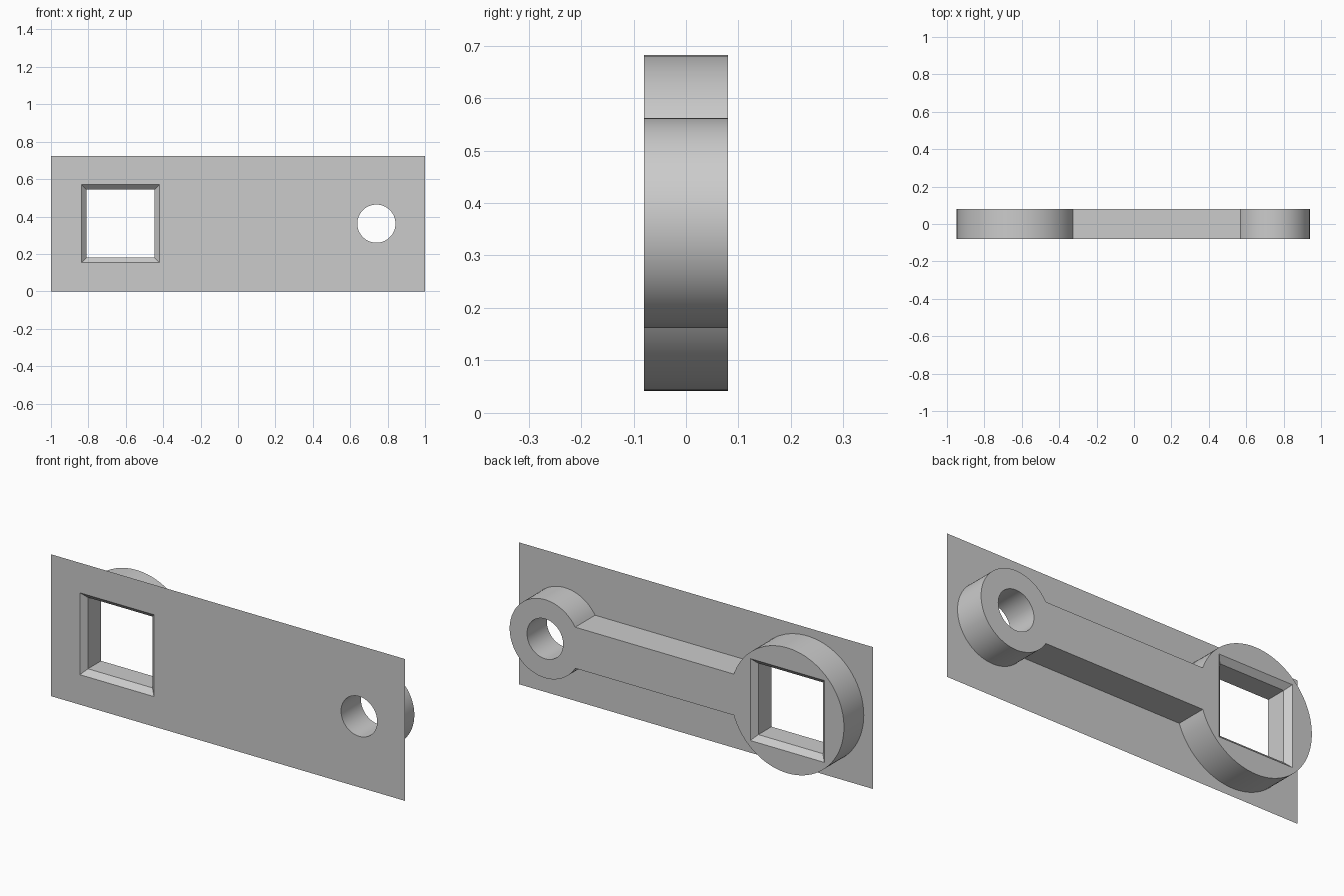
import bpy, bmesh
from math import asin, cos, sin, pi

cube = bpy.data.objects.get("Cube")
if cube:
    bpy.data.objects.remove(cube)

FRONT, BACK = -0.08, 0.08
MID = 0.362                       # height of the lever axis
BIG_X, BIG_R = -0.628, 0.32       # large round head
SMALL_X, SMALL_R = 0.74, 0.20     # small round head
BORE_R, ARM_HALF = 0.102, 0.105
SQUARE, SQUARE_INNER, BEVEL = 0.209, 0.182, 0.027

grey = bpy.data.materials.new("plain grey")
grey.use_nodes = True
grey.diffuse_color = (0.6, 0.6, 0.6, 1)
grey.node_tree.nodes["Principled BSDF"].inputs["Base Color"].default_value = (0.6, 0.6, 0.6, 1)


def arc(cx, r, start, end, steps):
    return [(cx + r * cos(start + (end - start) * i / steps),
             MID + r * sin(start + (end - start) * i / steps)) for i in range(steps + 1)]


def square(half):
    return [(BIG_X + sx * half, MID + sz * half)
            for sx, sz in ((-1, -1), (1, -1), (1, 1), (-1, 1))]


def ring(bm, points, y):
    """Closed loop of edges in a plane of constant y."""
    verts = [bm.verts.new((x, y, z)) for x, z in points]
    edges = [bm.edges.new((verts[i - 1], verts[i])) for i in range(len(verts))]
    return verts, edges


def wall(bm, rings):
    """Strips of quads joining successive loops."""
    for (a, _), (b, _) in zip(rings, rings[1:]):
        for i in range(len(a)):
            bm.faces.new((a[i - 1], a[i], b[i], b[i - 1]))


def cap(bm, rings, direction):
    edges = [e for r in rings for e in r[1]]
    made = bmesh.ops.triangle_fill(bm, edges=edges, use_beauty=True, normal=(0, direction, 0))
    return [f for f in made["geom"] if isinstance(f, bmesh.types.BMFace)]


def finish(bm, name):
    mesh = bpy.data.meshes.new(name)
    bm.to_mesh(mesh)
    bm.free()
    mesh.materials.append(grey)
    obj = bpy.data.objects.new(name, mesh)
    bpy.context.collection.objects.link(obj)
    bpy.ops.object.select_all(action='DESELECT')
    obj.select_set(True)
    bpy.context.view_layer.objects.active = obj
    bpy.ops.object.shade_smooth_by_angle(angle=pi / 6)


bore = arc(SMALL_X, BORE_R, 0, 2 * pi, 64)[:-1]

# Lever: two round heads joined by a straight arm
a_big, a_small = asin(ARM_HALF / BIG_R), asin(ARM_HALF / SMALL_R)
outline = (arc(BIG_X, BIG_R, a_big, 2 * pi - a_big, 80)
           + arc(SMALL_X, SMALL_R, a_small - pi, pi - a_small, 64))
bm = bmesh.new()
outer = [ring(bm, outline, y) for y in (FRONT, BACK)]
hole = [ring(bm, bore, y) for y in (FRONT, BACK)]
# Square socket, bevelled at both mouths
socket = [ring(bm, square(half), y) for half, y in (
    (SQUARE, FRONT), (SQUARE_INNER, FRONT + BEVEL),
    (SQUARE_INNER, BACK - BEVEL), (SQUARE, BACK))]
for rings in (outer, hole, socket):
    wall(bm, rings)
hidden = cap(bm, (outer[0], hole[0], socket[0]), -1)
cap(bm, (outer[1], hole[1], socket[-1]), 1)
bmesh.ops.recalc_face_normals(bm, faces=bm.faces)
# The front sheet closes this side
bmesh.ops.delete(bm, geom=hidden, context='FACES_ONLY')
finish(bm, "lever")

# Thin front sheet with matching openings
bm = bmesh.new()
sheet = ring(bm, [(-1, 0), (1, 0), (1, 2 * MID), (-1, 2 * MID)], FRONT)
faces = cap(bm, (sheet, ring(bm, bore, FRONT), ring(bm, square(SQUARE), FRONT)), -1)
for f in faces:
    f.normal_update()
    if f.normal.y > 0:
        f.normal_flip()
finish(bm, "front_sheet")
